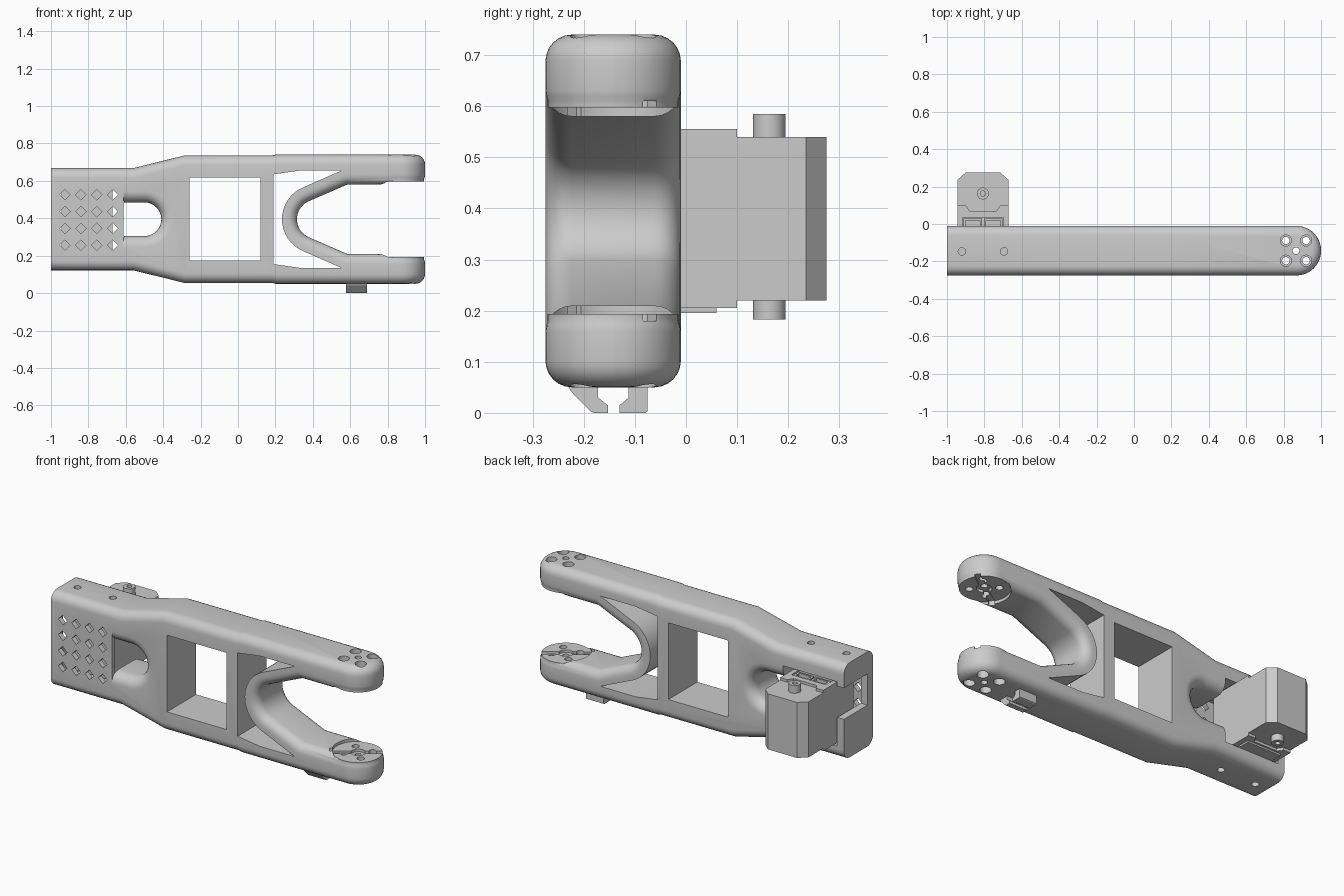
import bpy, bmesh
from math import cos, sin, pi, radians

cube = bpy.data.objects.get("Cube")
if cube:
    bpy.data.objects.remove(cube, do_unlink=True)

MID = 0.395            # height of the symmetry plane
FRONT, BACK = -0.275, -0.01
YC = (FRONT + BACK) / 2
TIP = 0.866            # x of the joint axis

grey = bpy.data.materials.new("plain grey")
grey.use_nodes = True
grey.diffuse_color = (0.6, 0.6, 0.6, 1)
grey.node_tree.nodes["Principled BSDF"].inputs["Base Color"].default_value = (0.6, 0.6, 0.6, 1)


def finish(name, bm):
    bmesh.ops.recalc_face_normals(bm, faces=bm.faces)
    mesh = bpy.data.meshes.new(name)
    bm.to_mesh(mesh)
    bm.free()
    mesh.materials.append(grey)
    ob = bpy.data.objects.new(name, mesh)
    bpy.context.collection.objects.link(ob)
    return ob


def loft(rings):
    """Closed solid through matching rings of 3D points."""
    bm = bmesh.new()
    rows = [[bm.verts.new(p) for p in ring] for ring in rings]
    n = len(rows[0])
    for a, b in zip(rows, rows[1:]):
        for i in range(n):
            bm.faces.new((a[i], a[(i + 1) % n], b[(i + 1) % n], b[i]))
    bm.faces.new(rows[0][::-1])
    bm.faces.new(rows[-1])
    bmesh.ops.recalc_face_normals(bm, faces=bm.faces)
    return bm


def prism(pts, lo, hi, axis):
    place = {"x": lambda p, t: (t, p[0], p[1]),
             "y": lambda p, t: (p[0], t, p[1]),
             "z": lambda p, t: (p[0], p[1], t)}[axis]
    return loft([[place(p, t) for p in pts] for t in (lo, hi)])


def box(x0, x1, y0, y1, z0, z1):
    return prism([(x0, y0), (x1, y0), (x1, y1), (x0, y1)], z0, z1, "z")


def arc(cx, cy, r, a0, a1, n):
    return [(cx + r * cos(radians(a0 + (a1 - a0) * i / n)),
             cy + r * sin(radians(a0 + (a1 - a0) * i / n))) for i in range(n + 1)]


def cyl(x, y, r, z0, z1, n=24):
    return prism(arc(x, y, r, 0, 360, n)[:-1], z0, z1, "z")


def volume(mesh):
    bm = bmesh.new()
    bm.from_mesh(mesh)
    v = bm.calc_volume(signed=True)
    bm.free()
    return v


def combine(ob, bm, op="DIFFERENCE"):
    """Boolean that keeps the first solver result with a plausible volume."""
    tool = finish("tool", bm)
    tool.hide_render = True
    before, size = volume(ob.data), volume(tool.data)
    low, high = (before, before + size) if op == "UNION" else (before - size, before)
    for solver in ("MANIFOLD", "EXACT", "FLOAT"):
        mod = ob.modifiers.new("cut", "BOOLEAN")
        mod.operation, mod.solver, mod.object = op, solver, tool
        graph = bpy.context.evaluated_depsgraph_get()
        mesh = bpy.data.meshes.new_from_object(ob.evaluated_get(graph))
        ob.modifiers.remove(mod)
        after = volume(mesh)
        if after > before * .4 and low - 1e-4 < after < high + 1e-4 and abs(after - before) > 1e-8:
            ob.data = mesh
            break
    bpy.data.objects.remove(tool, do_unlink=True)


def smooth(ob):
    bpy.ops.object.select_all(action="DESELECT")
    ob.select_set(True)
    bpy.context.view_layer.objects.active = ob
    bpy.ops.object.shade_smooth_by_angle(angle=radians(32))


def flip(z):
    return 2 * MID - z


def flipped(pts):
    return [(x, flip(z)) for x, z in reversed(pts)]


# Arm frame: forked outline with a rounded rim
upper = [(-1, .668), (-.56, .668), (-.29, .735), (.18, .735), (.2, .74), (1, .74), (1, .58), (.583, .58)]
nose = arc(.42, MID, .105, 113.5, 246.5, 16)
bm = prism(upper + nose + flipped(upper), FRONT, BACK, "y")
ends = [e for e in bm.edges if all(v.co.x > .99 for v in e.verts)
        and abs(e.verts[0].co.z - e.verts[1].co.z) > .05]
bmesh.ops.bevel(bm, geom=ends, offset=.131, segments=10, profile=.5, affect="EDGES")
bm.normal_update()
rim = [e for e in bm.edges if e.calc_face_angle(0) > 1 and any(v.co.x > -.99 for v in e.verts)]
bmesh.ops.bevel(bm, geom=rim, offset=.052, segments=6, profile=.5, affect="EDGES")
frame = finish("arm_frame", bm)

# Square window and V shaped window
combine(frame, box(-.26, .12, -.4, .1, .175, .617))
vee = [(.19, .635), (.33, .655), (.553, .655)]
strut = arc(.42, MID, .185, 113.5, 246.5, 16)
combine(frame, prism(vee + strut + flipped(vee), -.4, .1, "y"))

# Motor pocket, open at the back, and the notch in the end wall
combine(frame, box(-.957, -.61, -.245, .1, .195, .565))
combine(frame, box(-1.1, -.93, -.225, .1, .36, .54))


# Round-ended slot joining the pocket, with rounded lips
def slot_ring(y, r):
    pts = [(-.612, MID + r)] + arc(-.5, MID, r, 90, -90, 16) + [(-.612, MID - r)]
    return [(x, y, z) for x, z in pts]


flare = .06
lip = [(FRONT - .02, .09 + flare)]
for i in range(7):
    a = i * pi / 12
    lip.append((FRONT + flare * (1 - cos(a)), .09 + flare * (1 - sin(a))))
lip += [(FRONT + BACK - y, r) for y, r in reversed(lip)]
combine(frame, loft([slot_ring(y, r) for y, r in lip]))

# Diamond vents in the front panel
for i in range(4):
    for j in range(4):
        x, z, d = -.925 + .085 * i, .256 + .09 * j, .028
        combine(frame, prism([(x - d, z), (x, z - d), (x + d, z), (x, z + d)], -.3, -.2, "y"))

# Joint pads: flat round seats with a horn recess on the inner sides
for side in (0, 1):
    def span(a, b):
        return (flip(b), flip(a)) if side else (a, b)
    combine(frame, cyl(TIP, YC, .128, *span(.585, .66), 40), "UNION")
    combine(frame, cyl(TIP, YC, .136, *span(.5, .597), 40))
    combine(frame, cyl(TIP, YC, .04, *span(.55, .612)))
    c, s = cos(.6), sin(.6)
    bar = [(TIP + u * c - v * s, YC + u * s + v * c)
           for u, v in ((-.15, -.016), (.15, -.016), (.15, .016), (-.15, .016))]
    combine(frame, prism(bar, *span(.55, .61), "z"))
    # Screw holes with counterbores
    for dx in (-.054, .054):
        for dy in (-.054, .054):
            combine(frame, cyl(TIP + dx, YC + dy, .02, *span(.5, .8), 16))
            combine(frame, cyl(TIP + dx, YC + dy, .03, *span(.70, .8), 20))
    combine(frame, cyl(TIP, YC, .018, *span(.5, .8), 16))
    for x in (-.92, -.695):
        combine(frame, cyl(x, -.147, .02, *span(.54, .8), 16))
smooth(frame)

# Cable clip hooks under the lower arm
hooks = {"clip_hook_front": [(-.235, .06), (-.225, .042), (-.187, .003), (-.18, 0), (-.153, 0),
                             (-.153, .015), (-.172, .03), (-.172, .06)],
         "clip_hook_back": [(-.075, .06), (-.075, .003), (-.08, 0), (-.13, 0),
                            (-.13, .015), (-.112, .03), (-.112, .06)]}
for name, pts in hooks.items():
    finish(name, prism(pts, .577, .69, "x"))

# Motor: chamfered housing, wider front half, connector bay
L, R = -.945, -.67
housing = finish("motor_housing", prism([(L, -.17), (R, -.17), (R, .235), (R - .045, .275),
                                         (L + .045, .275), (L, .235)], .22, .54, "z"))
collar = [(L, -.175), (R, -.175), (R, .1), (R - .045, .1), (R - .065, .07),
          (L + .065, .07), (L + .045, .1), (L, .1)]
combine(housing, prism(collar, .205, .555, "z"), "UNION")
combine(housing, box(L + .028, R - .028, -.03, .036, .51, .6))
finish("motor_foot", box(L + .03, R - .03, -.01, .06, .195, .215))
for k, x in enumerate((-.912, -.803)):
    plug = finish("connector_%d" % (k + 1), box(x, x + .1, -.02, .03, .505, .55))
    combine(plug, box(x + .012, x + .088, -.01, .02, .53, .6))

# Output shafts above and below
shaft = finish("motor_shaft", cyl(-.808, .163, .032, .183, .585, 28))
for z0, z1 in ((.555, .6), (.15, .21)):
    combine(shaft, cyl(-.808, .163, .014, z0, z1, 16))
smooth(shaft)
